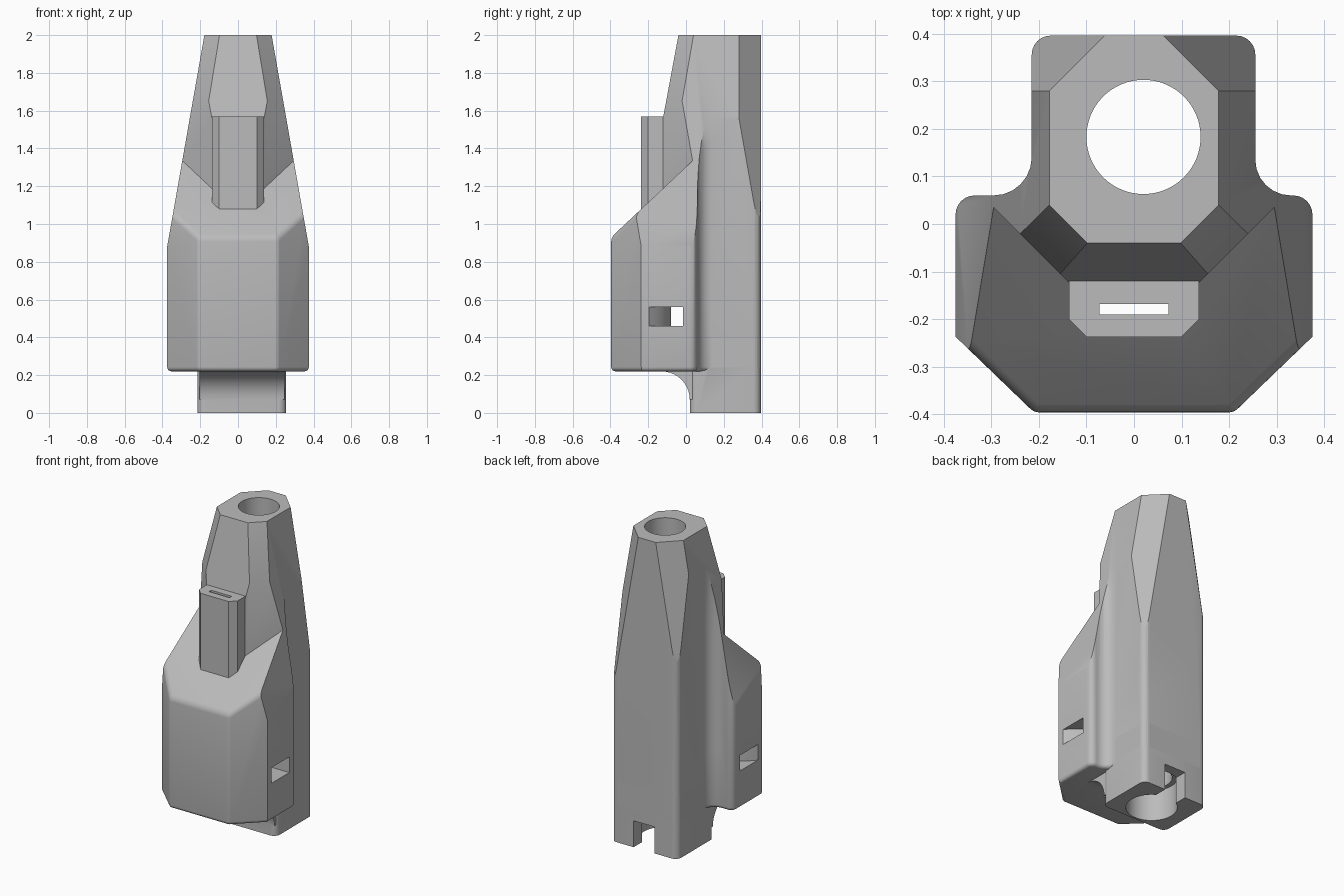
import bpy, bmesh, math
from mathutils import Vector

cube = bpy.data.objects.get("Cube")
if cube:
    bpy.data.objects.remove(cube, do_unlink=True)

grey = bpy.data.materials.new("plain_grey")
grey.use_nodes = True
tone = (0.5, 0.5, 0.5, 1)
grey.diffuse_color = tone
grey.node_tree.nodes["Principled BSDF"].inputs["Base Color"].default_value = tone


def rounded(corners, steps=6):
    """Outline from (x, y, radius) corners with true circular fillets."""
    out = []
    for i, (x, y, r) in enumerate(corners):
        p = Vector((x, y))
        if r == 0:
            out.append(p)
            continue
        a = (Vector(corners[i - 1][:2]) - p).normalized()
        b = (Vector(corners[(i + 1) % len(corners)][:2]) - p).normalized()
        half = a.angle(b) / 2
        centre = p + (a + b).normalized() * r / math.sin(half)
        start = p + a * r / math.tan(half) - centre
        end = p + b * r / math.tan(half) - centre
        sweep = math.pi - 2 * half
        for k in range(steps + 1):
            t = k / steps
            out.append(centre + (start * math.sin((1 - t) * sweep)
                                 + end * math.sin(t * sweep)) / math.sin(sweep))
    return out


def prism(name, outline, lo, hi, axis="z", planes=(), soften=None):
    """Extrude an outline, trim it with planes, optionally round some edges."""
    def place(p, h):
        return (p[0], p[1], h) if axis == "z" else (h, p[0], p[1])
    bm = bmesh.new()
    base = bm.faces.new([bm.verts.new(place(p, lo)) for p in outline])
    top = bmesh.ops.extrude_face_region(bm, geom=[base], use_keep_orig=True)
    shift = Vector(place((0, 0), hi - lo))
    bmesh.ops.translate(bm, vec=shift, verts=[v for v in top["geom"]
                                              if isinstance(v, bmesh.types.BMVert)])
    for co, normal in planes:
        bmesh.ops.bisect_plane(bm, geom=bm.verts[:] + bm.edges[:] + bm.faces[:],
                               plane_co=co, plane_no=Vector(normal).normalized(),
                               clear_outer=True, dist=1e-5)
        bmesh.ops.holes_fill(bm, edges=[e for e in bm.edges if e.is_boundary], sides=0)
    bmesh.ops.recalc_face_normals(bm, faces=bm.faces[:])
    if soften:
        bmesh.ops.bevel(bm, geom=[e for e in bm.edges if soften(e)], offset=0.03,
                        segments=4, profile=0.5, affect='EDGES', clamp_overlap=True)
        bmesh.ops.recalc_face_normals(bm, faces=bm.faces[:])
    mesh = bpy.data.meshes.new(name)
    bm.to_mesh(mesh)
    bm.free()
    mesh.materials.append(grey)
    obj = bpy.data.objects.new(name, mesh)
    bpy.context.collection.objects.link(obj)
    return obj


def combine(target, other, operation):
    mod = target.modifiers.new(other.name, 'BOOLEAN')
    mod.operation, mod.object, mod.solver = operation, other, 'EXACT'
    bpy.context.view_layer.objects.active = target
    bpy.ops.object.modifier_apply(modifier=mod.name)
    bpy.data.objects.remove(other, do_unlink=True)


def rect(x0, x1, y0, y1):
    return [(x0, y0), (x1, y0), (x1, y1), (x0, y1)]


def circle(r, n=64):
    return [(0.02 + r * math.cos(k * math.tau / n), 0.183 + r * math.sin(k * math.tau / n))
            for k in range(n)]


# Plan outlines
full_plan = rounded([(0.21, -0.396, 0.03), (0.375, -0.237, 0), (0.375, 0.06, 0.04),
                     (0.255, 0.06, 0.075), (0.255, 0.396, 0.04), (-0.215, 0.396, 0.04),
                     (-0.215, 0.06, 0.08), (-0.375, 0.06, 0.04), (-0.375, -0.237, 0),
                     (-0.21, -0.396, 0.03)])
neck_plan = rounded([(0.255, 0.02, 0.04), (0.255, 0.396, 0.04),
                     (-0.215, 0.396, 0.04), (-0.215, 0.02, 0.04)])

# Trimming planes
sides = [((s * 0.178, 0, 2), (s, 0, 0.176)) for s in (1, -1)]
back_chamfers = [((s * 0.178, 0.28, 2), (s, 1, 0.176)) for s in (1, -1)]
nose = [((0, -0.04, 2), (0, -1, 0.186))]
nose_chamfers = [((s * 0.178, 0.04, 2), (s, -1, 0.35)) for s in (1, -1)]
upright_chamfers = [((s * 0.26, 0, 0), (s, -1, 0)) for s in (1, -1)]
slope_co, slope_no = Vector((0, -0.396, 0.93)), Vector((0, -0.94, 1))


def block_edge(e):
    if all(v.co.z < 0.221 for v in e.verts):
        return True
    on_slope = all(abs((v.co - slope_co).dot(slope_no)) < 1e-3 for v in e.verts)
    return on_slope and all(v.co.y < -0.2 for v in e.verts)


# Lower block with sloping shoulder
body = prism("body", full_plan, 0.22, 1.9,
             planes=sides + [(slope_co, slope_no)] + back_chamfers, soften=block_edge)

# Tapered tower
combine(body, prism("tower", full_plan, 0.6, 2,
                    planes=sides + back_chamfers + nose + upright_chamfers + nose_chamfers),
        'UNION')

# Neck and the concave fillet under the block
combine(body, prism("neck", neck_plan, 0, 0.4), 'UNION')
fillet = [(-0.13 + 0.15 * math.sin(k * math.pi / 20), 0.07 + 0.15 * math.cos(k * math.pi / 20))
          for k in range(11)]
combine(body, prism("neck_fillet", fillet + [(0.1, 0.07), (0.1, 0.3), (-0.13, 0.3)],
                    -0.205, 0.245, axis="x"), 'UNION')

# Front rail
rail = [(-0.137, -0.1), (-0.137, -0.2), (-0.1, -0.237),
        (0.1, -0.237), (0.137, -0.2), (0.137, -0.1)]
combine(body, prism("front_rail", rail, 0.6, 1.57), 'UNION')

# Bore, socket, rear notch and rail slot
combine(body, prism("bore", circle(0.12), -0.1, 2.1), 'DIFFERENCE')
combine(body, prism("socket", circle(0.15), -0.1, 0.2), 'DIFFERENCE')
combine(body, prism("rear_notch", rect(-0.055, 0.095, 0.2, 0.5), -0.1, 0.17), 'DIFFERENCE')
combine(body, prism("rail_slot", rect(-0.073, 0.073, -0.19, -0.168), 0.1, 1.7), 'DIFFERENCE')

# Side window: straight passage flaring towards the outside
flare = [(0.18 + 0.2 * t, -0.08 - 0.12 * t * t) for t in (0, 0.2, 0.4, 0.6, 0.8, 1)]
window = [(-x, y) for x, y in reversed(flare)] + flare + [(0.4, -0.2), (0.4, -0.015),
                                                          (-0.4, -0.015), (-0.4, -0.2)]
combine(body, prism("side_window", window, 0.46, 0.56), 'DIFFERENCE')

# Smooth the rounded areas, keep edges crisp
for o in bpy.context.selected_objects:
    o.select_set(False)
body.select_set(True)
bpy.context.view_layer.objects.active = body
bpy.ops.object.shade_smooth_by_angle(angle=math.radians(25))
